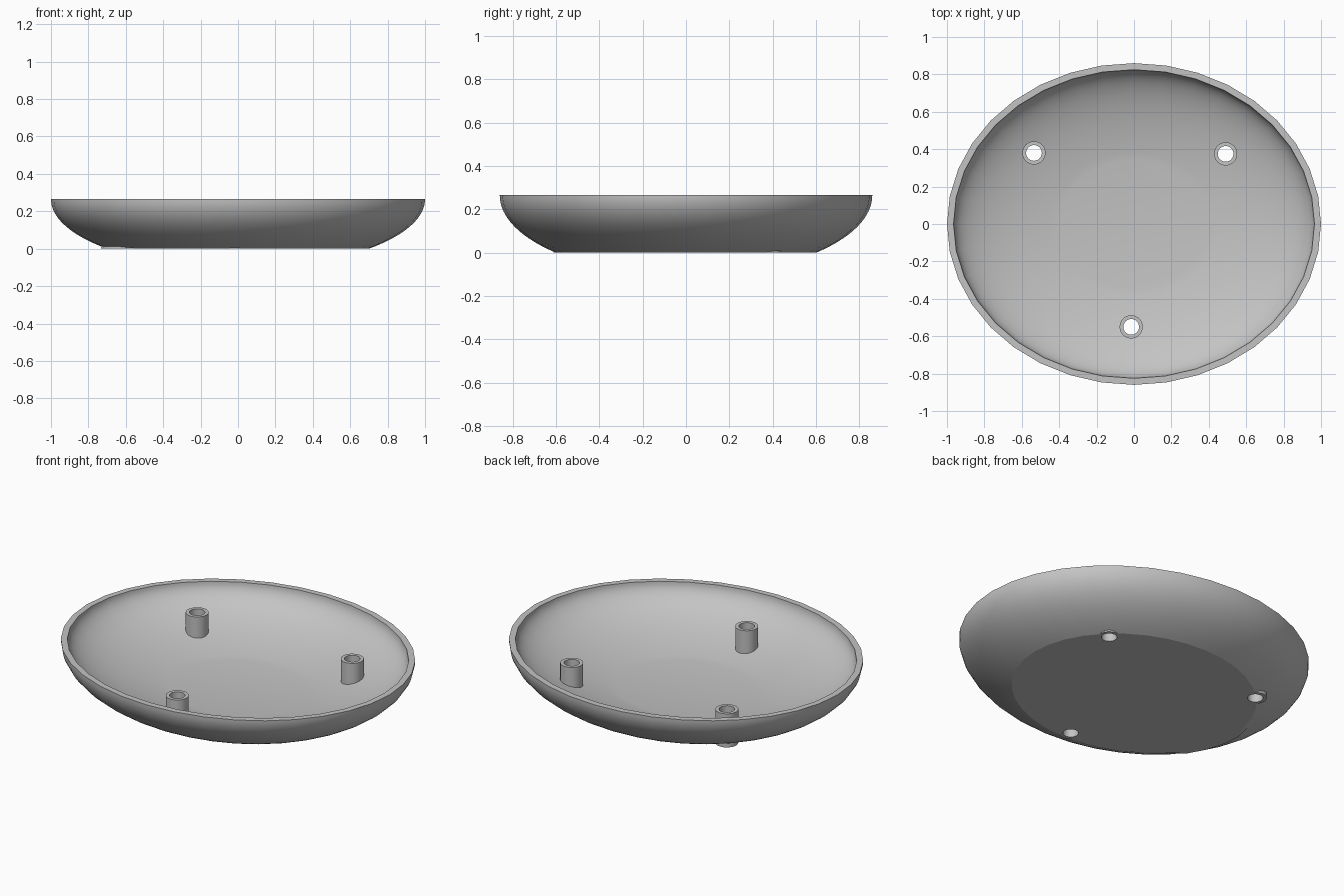
import bpy, bmesh
from math import sin, cos, pi, sqrt

if "Cube" in bpy.data.objects:
    bpy.data.objects.remove(bpy.data.objects["Cube"])

grey = bpy.data.materials.new("plain_grey")
grey.use_nodes = True
colour = (0.55, 0.55, 0.55, 1)
grey.diffuse_color = colour
grey.node_tree.nodes["Principled BSDF"].inputs["Base Color"].default_value = colour

RIM_Z, BOSS_TOP = 0.265, 0.2
SIDES, STEPS = 36, 20


def lathe(name, rings, sides, cap=True):
    """Join elliptical rings (x radius, y radius, z) into one solid."""
    bm = bmesh.new()
    loops = []
    for rx, ry, z in rings:
        loops.append([bm.verts.new((rx * cos(2 * pi * i / sides),
                                    ry * sin(2 * pi * i / sides), z))
                      for i in range(sides)])
    pairs = list(zip(loops, loops[1:]))
    if not cap:
        pairs.append((loops[-1], loops[0]))
    for a, b in pairs:
        for i in range(sides):
            j = (i + 1) % sides
            bm.faces.new((a[i], a[j], b[j], b[i]))
    if cap:
        bm.faces.new(loops[0])
        bm.faces.new(loops[-1])
    bmesh.ops.recalc_face_normals(bm, faces=bm.faces)
    mesh = bpy.data.meshes.new(name)
    bm.to_mesh(mesh)
    bm.free()
    mesh.materials.append(grey)
    obj = bpy.data.objects.new(name, mesh)
    bpy.context.collection.objects.link(obj)
    return obj


def select(obj):
    bpy.ops.object.select_all(action="DESELECT")
    obj.select_set(True)
    bpy.context.view_layer.objects.active = obj


def smooth(obj):
    select(obj)
    bpy.ops.object.shade_smooth_by_angle(angle=0.27)


def bowl_curve(start, depth):
    """Radius factor and height along an elliptical bowl, foot to rim."""
    for i in range(STEPS + 1):
        t = start + (pi / 2 - start) * i / STEPS
        yield sin(t), RIM_Z - depth * cos(t)


# Dish: outer wall up from the flat foot, then inner wall down to the floor
outer = [(r, r * 0.86, max(z, 0)) for r, z in bowl_curve(0.775, 0.371)]
inner = [(r * 0.965, r * 0.825, z) for r, z in bowl_curve(0.427, 0.253)]
dish = lathe("dish", outer + inner[::-1], SIDES)

# Small lip on one side of the foot
for v in dish.data.vertices[SIDES // 2:SIDES // 2 + 4]:
    v.co.x *= 1.05
    v.co.y *= 1.05

# Hollow bosses, open through the bottom of the dish
for name, x, y in (("front_boss", -0.015, -0.55),
                   ("back_left_boss", 0.49, 0.375),
                   ("back_right_boss", -0.535, 0.38)):
    cutter = lathe("cutter", [(0.052, 0.052, -0.1), (0.052, 0.052, 0.19)], 32)
    cutter.location = (x, y, 0)
    cutter.hide_render = True
    select(dish)
    cut = dish.modifiers.new("hole", "BOOLEAN")
    cut.operation = "DIFFERENCE"
    cut.solver = "EXACT"
    cut.object = cutter
    bpy.ops.object.modifier_apply(modifier=cut.name)
    bpy.data.objects.remove(cutter)

    boss = lathe(name, [(r, r, z) for r, z in ((0.062, 0), (0.062, BOSS_TOP),
                                               (0.042, BOSS_TOP), (0.042, 0))],
                 32, cap=False)
    boss.location = (x, y, 0)
    smooth(boss)

smooth(dish)
